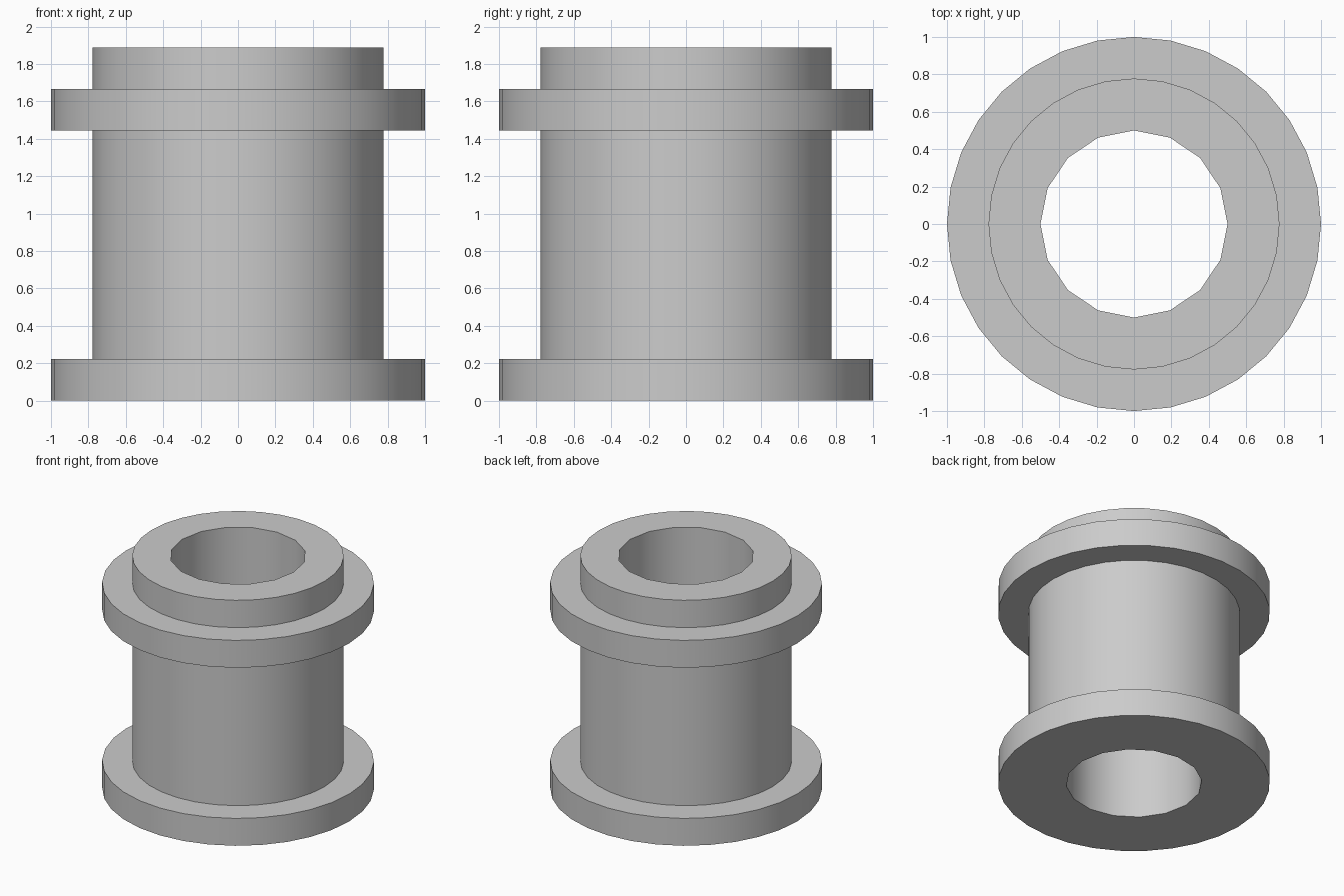
import bpy, bmesh
from math import cos, sin, tau, radians

cube = bpy.data.objects.get("Cube")
if cube:
    bpy.data.objects.remove(cube, do_unlink=True)

# Single grey material
grey = bpy.data.materials.new("grey")
grey.use_nodes = True
colour = (0.6, 0.6, 0.6, 1)
grey.diffuse_color = colour
grey.node_tree.nodes["Principled BSDF"].inputs["Base Color"].default_value = colour

SIDES, BORE_SIDES = 32, 16
HEIGHT, BORE, BARREL, FLANGE = 1.889, 0.5, 0.778, 1.0

# Outer profile (radius, height): lower flange, barrel, upper flange, neck
profile = [(FLANGE, 0), (FLANGE, 0.222), (BARREL, 0.222), (BARREL, 1.445),
           (FLANGE, 1.445), (FLANGE, 1.667), (BARREL, 1.667), (BARREL, HEIGHT)]

bm = bmesh.new()


def ring(radius, z, sides):
    return [bm.verts.new((radius * cos(tau * i / sides), radius * sin(tau * i / sides), z))
            for i in range(sides)]


def skin(low, high):
    n = len(low)
    for i in range(n):
        j = (i + 1) % n
        bm.faces.new((low[i], low[j], high[j], high[i]))


def end_cap(inner, outer):
    # Each bore edge meets two outer edges
    for i in range(BORE_SIDES):
        a, b, c = (outer[(2 * i + k) % SIDES] for k in range(3))
        bm.faces.new((inner[i], a, b, c, inner[(i + 1) % BORE_SIDES]))


# Outer wall
rings = [ring(r, z, SIDES) for r, z in profile]
for low, high in zip(rings, rings[1:]):
    skin(low, high)

# Bore and flat ends
bore_low, bore_high = (ring(BORE, z, BORE_SIDES) for z in (0, HEIGHT))
skin(bore_low, bore_high)
end_cap(bore_low, rings[0])
end_cap(bore_high, rings[-1])
bmesh.ops.recalc_face_normals(bm, faces=bm.faces)

mesh = bpy.data.meshes.new("flanged_bushing")
bm.to_mesh(mesh)
bm.free()
mesh.materials.append(grey)
bushing = bpy.data.objects.new("flanged_bushing", mesh)
bpy.context.collection.objects.link(bushing)

# Smooth curved walls, sharp rims
bpy.ops.object.select_all(action="DESELECT")
bushing.select_set(True)
bpy.context.view_layer.objects.active = bushing
bpy.ops.object.shade_smooth_by_angle(angle=radians(30))
